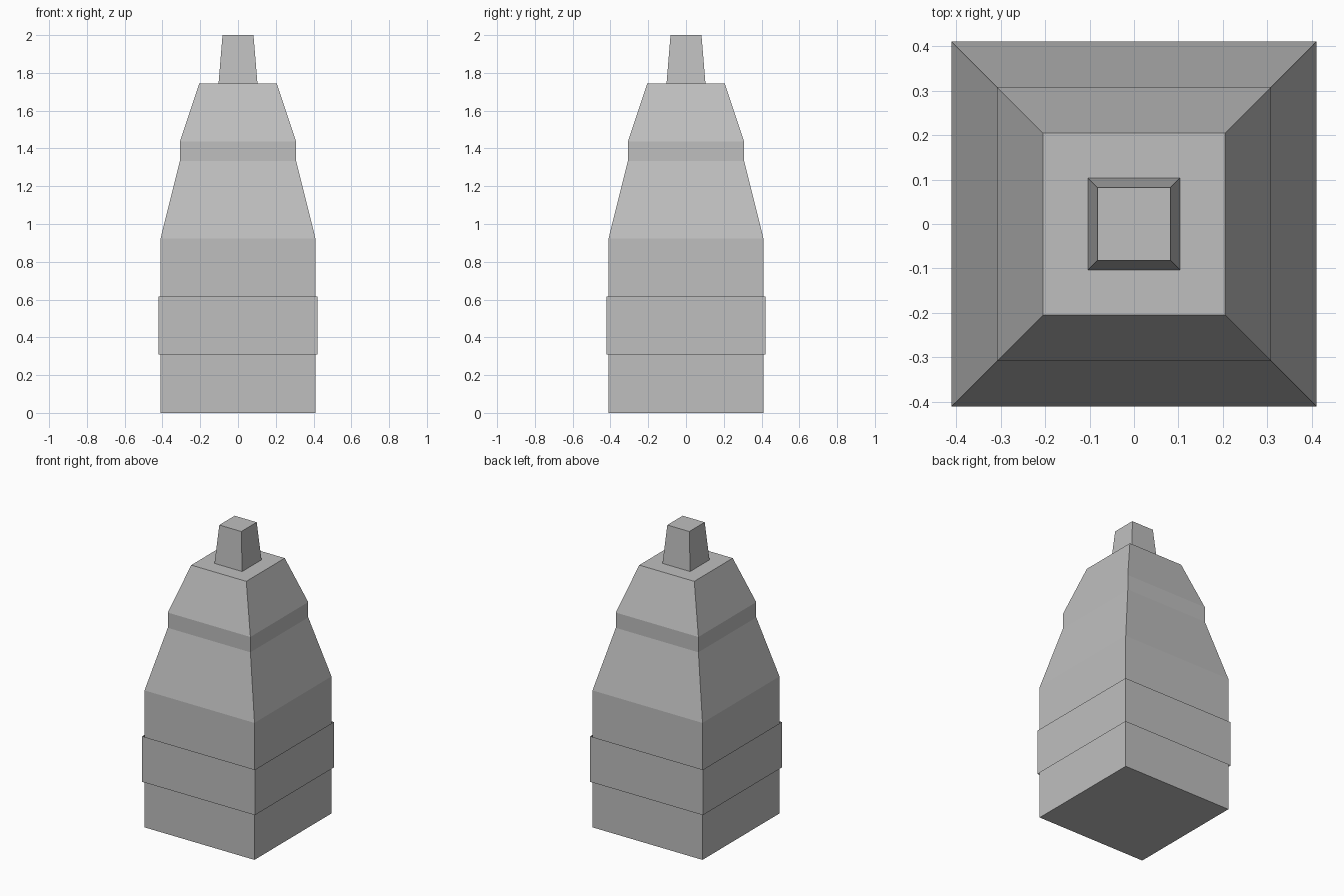
import bpy, bmesh

if "Cube" in bpy.data.objects:
    bpy.data.objects.remove(bpy.data.objects["Cube"], do_unlink=True)

grey = bpy.data.materials.new("plain_grey")
grey.use_nodes = True
colour = (0.52, 0.52, 0.52, 1)
grey.diffuse_color = colour
grey.node_tree.nodes["Principled BSDF"].inputs["Base Color"].default_value = colour


def square_tower(name, profile, capped=True):
    """Stack square rings given as (half width, height) and join them."""
    bm = bmesh.new()
    rings = [[bm.verts.new((sx * half, sy * half, z))
              for sx, sy in ((-1, -1), (1, -1), (1, 1), (-1, 1))]
             for half, z in profile]
    for low, high in zip(rings, rings[1:]):
        for i in range(4):
            j = (i + 1) % 4
            bm.faces.new((low[i], low[j], high[j], high[i]))
    if capped:
        bm.faces.new(rings[0][::-1])
        bm.faces.new(rings[-1])
    mesh = bpy.data.meshes.new(name)
    bm.to_mesh(mesh)
    bm.free()
    mesh.materials.append(grey)
    obj = bpy.data.objects.new(name, mesh)
    bpy.context.collection.objects.link(obj)
    return obj


# Main body: straight base, sloped shoulder, short neck, sloped top
square_tower("body", [(0.41, 0), (0.41, 0.923), (0.308, 1.333),
                      (0.308, 1.436), (0.205, 1.744)])

# Tapered tip standing on the flat top
square_tower("tip", [(0.103, 1.744), (0.082, 2)])

# Thin open sleeve wrapped around the base
square_tower("sleeve", [(0.42, 0.308), (0.42, 0.615)], capped=False)
